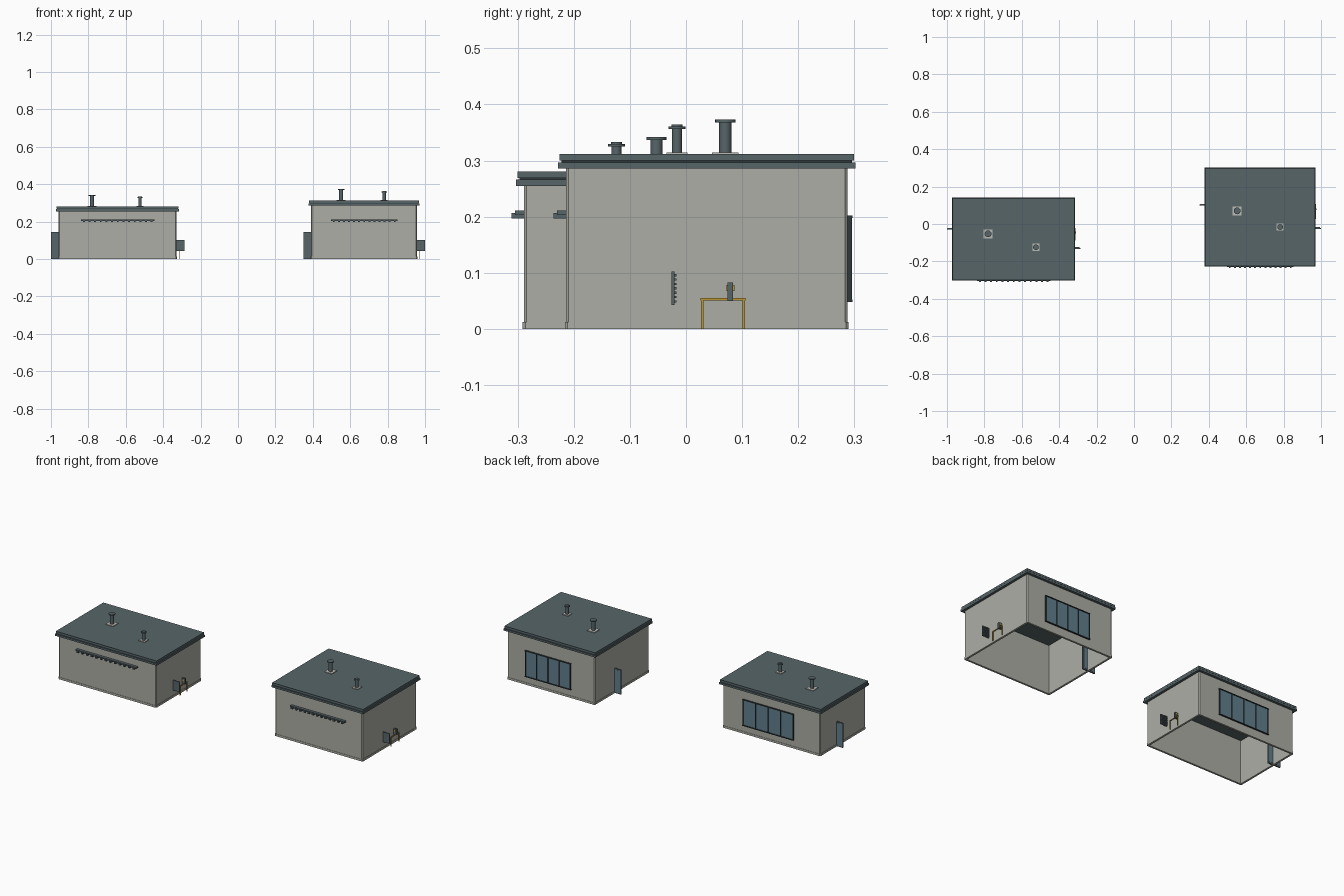
import bpy, bmesh
from mathutils import Vector

cube = bpy.data.objects.get("Cube")
if cube:
    bpy.data.objects.remove(cube, do_unlink=True)


def material(name, rgb):
    m = bpy.data.materials.new(name)
    m.use_nodes = True
    m.diffuse_color = (*rgb, 1)
    m.node_tree.nodes["Principled BSDF"].inputs["Base Color"].default_value = (*rgb, 1)
    return m


WALL = material("warm grey plaster", (0.42, 0.42, 0.38))
SLATE = material("slate metal", (0.095, 0.13, 0.14))
DARK = material("dark trim", (0.03, 0.04, 0.042))
GLASS = material("blue glass", (0.12, 0.21, 0.26))
YELLOW = material("yellow paint", (0.5, 0.31, 0.03))
PALE = material("pale flashing", (0.5, 0.5, 0.47))


def finish(name, bm, mat):
    mesh = bpy.data.meshes.new(name)
    bmesh.ops.recalc_face_normals(bm, faces=bm.faces)
    bm.to_mesh(mesh)
    bm.free()
    mesh.materials.append(mat)
    ob = bpy.data.objects.new(name, mesh)
    bpy.context.collection.objects.link(ob)
    return ob


def add_box(bm, lo, hi):
    lo, hi = Vector(lo), Vector(hi)
    verts = bmesh.ops.create_cube(bm, size=1)["verts"]
    for v in verts:
        v.co = (lo + hi) / 2 + v.co * (hi - lo)


def boxes(name, spans, mat):
    bm = bmesh.new()
    for lo, hi in spans:
        add_box(bm, lo, hi)
    return finish(name, bm, mat)


def ring(name, cx, cy, hx, hy, z0, z1, thick, mat):
    # Open-ended shell with chamfered corners
    bm = bmesh.new()
    add_box(bm, (cx - hx, cy - hy, z0), (cx + hx, cy + hy, z1))
    ends = [f for f in bm.faces if len({round(v.co.z, 4) for v in f.verts}) == 1]
    bmesh.ops.delete(bm, geom=ends, context="FACES")
    posts = [e for e in bm.edges if abs(e.verts[0].co.z - e.verts[1].co.z) > 0.001]
    bmesh.ops.bevel(bm, geom=posts, offset=0.005, segments=1, affect="EDGES")
    ob = finish(name, bm, mat)
    mod = ob.modifiers.new("thickness", "SOLIDIFY")
    mod.thickness = thick
    mod.offset = -1


def cylinders(name, x, y, parts, mat):
    # Stack of (radius, bottom, top) drums
    bm = bmesh.new()
    for r, z0, z1 in parts:
        made = bmesh.ops.create_cone(bm, cap_ends=True, segments=20, radius1=r,
                                     radius2=r, depth=z1 - z0)["verts"]
        bmesh.ops.translate(bm, verts=made, vec=(x, y, (z0 + z1) / 2))
    ob = finish(name, bm, mat)
    bpy.ops.object.select_all(action="DESELECT")
    ob.select_set(True)
    bpy.context.view_layer.objects.active = ob
    bpy.ops.object.shade_smooth_by_angle()


def building(side, cx, cy, hx, hy, top):
    sx, sy = hx / 0.2835, hy / 0.251
    n = lambda part: side + "_" + part
    eave = top - 0.026
    west, east, front, back = cx - hx, cx + hx, cy - hy, cy + hy

    # Walls and plinth
    ring(n("walls"), cx, cy, hx, hy, 0, eave, 0.01, WALL)
    ring(n("plinth"), cx, cy, hx + 0.002, hy + 0.002, 0, 0.012, 0.008, WALL)

    # Roof slabs with a shadow gap and a shallow rim
    def slab(grow, z0, z1):
        return ((cx - hx - grow, cy - hy - grow, z0), (cx + hx + grow, cy + hy + grow, z1))
    boxes(n("roof_lower_slab"), [slab(0.014, eave, eave + 0.011)], SLATE)
    boxes(n("roof_gap"), [slab(0.008, eave + 0.01, eave + 0.015)], DARK)
    bm = bmesh.new()
    add_box(bm, *slab(0.011, eave + 0.014, top))
    bm.normal_update()
    lid = max(bm.faces, key=lambda f: f.calc_center_median().z)
    bmesh.ops.inset_region(bm, faces=[lid], thickness=0.008)
    bmesh.ops.translate(bm, verts=lid.verts, vec=(0, 0, -0.002))
    finish(n("roof_upper_slab"), bm, SLATE)

    # Chimneys on pale flashing plates
    for label, dx, dy, r, plate, height in (("large", -0.122, 0.033, 0.0108, 0.024, 0.061),
                                            ("small", 0.108, -0.053, 0.009, 0.019, 0.049)):
        x, y = cx + dx * sx, cy + dy * sy
        boxes(n(label + "_flashing"), [((x - plate, y - plate, top - 0.003),
                                        (x + plate, y + plate, top + 0.002))], PALE)
        parts = [(r, top, top + height), (r * 1.68, top + height - 0.005, top + height)]
        if label == "small":
            parts.append((r * 1.1, top + height, top + height + 0.003))
        cylinders(n(label + "_chimney"), x, y, parts, SLATE)

    # Toothed ledge on the front
    x0, x1 = cx - 0.175 * sx, cx + 0.178 * sx
    spans = [((x0, front - 0.016, 0.203), (x1, front + 0.002, 0.211))]
    teeth = 13
    for i in range(teeth):
        x = x0 + (x1 - x0) * (i + 0.5) / teeth
        spans.append(((x - 0.005, front - 0.022, 0.197), (x + 0.005, front + 0.002, 0.207)))
    boxes(n("front_ledge"), spans, SLATE)

    # Four-pane window at the back
    x0, x1, z0, z1 = cx - 0.128 * sx, cx + 0.162 * sx, 0.052, 0.2
    boxes(n("window_panes"), [((x0, back - 0.001, z0), (x1, back + 0.004, z1))], GLASS)
    bars = [((x0 - 0.004, back - 0.001, z), (x1 + 0.004, back + 0.009, z + 0.004))
            for z in (z0 - 0.004, z1 - 0.002)]
    for i in range(5):
        x = x0 + (x1 - x0) * i / 4
        bars.append(((x - 0.002, back - 0.001, z0), (x + 0.002, back + 0.008, z1)))
    boxes(n("window_frame"), bars, DARK)

    # Door leaf standing square to the wall
    y = cy + 0.065 * sy
    boxes(n("door_leaf"), [((west - 0.041, y - 0.004, 0.001), (west + 0.041, y + 0.003, 0.145))], SLATE)
    boxes(n("door_glass"), [((west + a, y + 0.002, 0.008), (west + b, y + 0.004, 0.139))
                            for a, b in ((-0.036, -0.002), (0.002, 0.036))], GLASS)

    # Louvred panel standing square to the wall
    y = cy - 0.0595 * sy
    spans = [((east - 0.042, y - 0.003, 0.043), (east + 0.042, y + 0.002, 0.102))]
    for i in range(7):
        z = 0.047 + i * 0.0078
        spans.append(((east - 0.038, y, z), (east + 0.038, y + 0.006, z + 0.004)))
    boxes(n("louvre_panel"), spans, SLATE)

    # Yellow guard rail
    x, y0, y1 = east + 0.015, cy - 0.01 * sy, cy + 0.068 * sy
    boxes(n("guard_rail"), [((x - 0.002, y0, 0), (x + 0.002, y0 + 0.004, 0.054)),
                            ((x - 0.002, y1 - 0.004, 0), (x + 0.002, y1, 0.054)),
                            ((x - 0.002, y0 - 0.001, 0.051), (x + 0.002, y1 + 0.001, 0.055))], YELLOW)

    # Small control box with a yellow knob
    y = cy + 0.042 * sy
    boxes(n("control_box"), [((east - 0.002, y - 0.005, 0.05), (east + 0.02, y + 0.005, 0.083))], SLATE)
    boxes(n("control_knob"), [((east + 0.004, y - 0.007, 0.068), (east + 0.014, y + 0.007, 0.078))], YELLOW)


building("west", -0.6445, -0.08, 0.3155, 0.209, 0.281)
building("east", 0.6735, 0.037, 0.2835, 0.251, 0.312)
